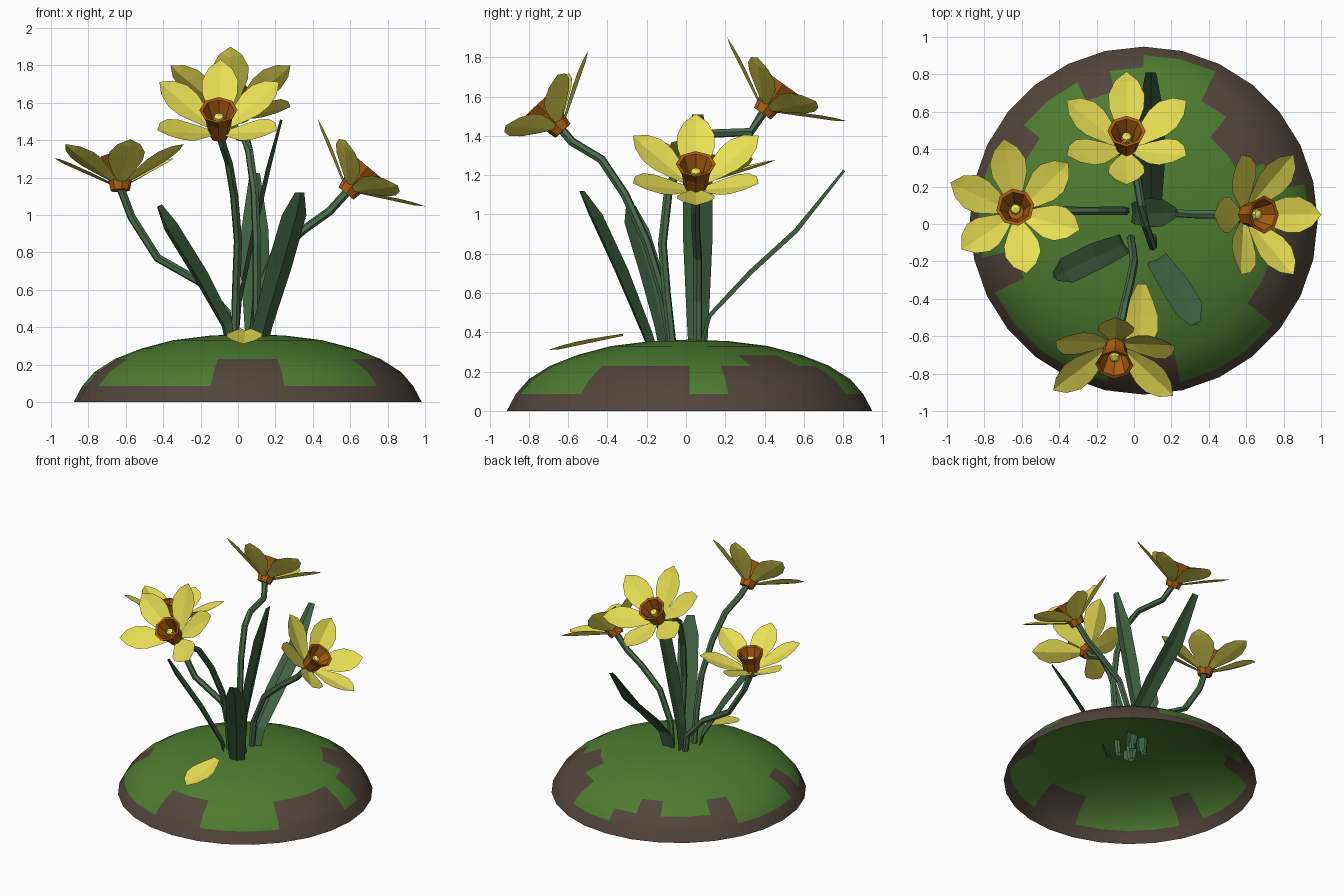
import bpy, bmesh
from math import sin, cos, pi, radians
from mathutils import Vector, Matrix

if "Cube" in bpy.data.objects:
    bpy.data.objects.remove(bpy.data.objects["Cube"])


def material(name, rgb):
    m = bpy.data.materials.new(name)
    m.diffuse_color = (*rgb, 1)
    m.use_nodes = True
    m.node_tree.nodes["Principled BSDF"].inputs["Base Color"].default_value = m.diffuse_color
    return m


SOIL = material("soil", (0.085, 0.06, 0.045))
GRASS = material("grass", (0.075, 0.20, 0.03))
LEAF = material("leaf", (0.05, 0.12, 0.055))
STEM = material("stem", (0.07, 0.15, 0.075))
PETAL = material("petal", (0.82, 0.75, 0.09))
CUP = material("cup", (0.40, 0.11, 0.006))


def finish(bm, name, *mats, matrix=None):
    if matrix:
        bm.transform(matrix)
    me = bpy.data.meshes.new(name)
    bm.to_mesh(me)
    bm.free()
    for m in mats:
        me.materials.append(m)
    ob = bpy.data.objects.new(name, me)
    bpy.context.collection.objects.link(ob)
    return ob


def skin(bm, rows, closed=False):
    """Bridge successive rows of points; a row of one point makes a fan."""
    faces = []
    rows = [[bm.verts.new(p) for p in r] for r in rows]
    for a, b in zip(rows, rows[1:]):
        n = max(len(a), len(b))
        for i in range(n if closed else n - 1):
            j = (i + 1) % n
            quad = [a[i % len(a)], a[j % len(a)], b[j % len(b)], b[i % len(b)]]
            faces.append(bm.faces.new(list(dict.fromkeys(quad))))
    return faces


def lathe(bm, profile, n):
    return skin(bm, [[(0, 0, z)] if r == 0 else
                     [(r * cos(2 * pi * i / n), r * sin(2 * pi * i / n), z) for i in range(n)]
                     for r, z in profile], closed=True)


def tube(bm, path, radius, n=6):
    pts = [Vector(p) for p in path]
    rows = []
    for i, p in enumerate(pts):
        d = (pts[min(i + 1, len(pts) - 1)] - pts[max(i - 1, 0)]).normalized()
        u = d.cross(Vector((0.3, 1, 0.1))).normalized()
        v = d.cross(u)
        rows.append([p + radius * (u * cos(2 * pi * k / n) + v * sin(2 * pi * k / n)) for k in range(n)])
    skin(bm, rows, closed=True)


def petal(bm, turn=0.0, start=0.045, end=0.37, lift=0.17, z0=0.02):
    """One petal running outward along local x, turned about local z."""
    rows = []
    for s, w in ((0, .025), (.22, .062), (.45, .094), (.65, .096), (.85, .062)):
        x, z = start + (end - start) * s, z0 + lift * s
        rows.append([(x, -w, z + .12 * w), (x, 0, z - .008), (x, w, z + .12 * w)])
    rows.append([(end, 0, z0 + lift)])
    rot = Matrix.Rotation(turn, 3, 'Z')
    skin(bm, [[rot @ Vector(p) for p in r] for r in rows])


# Mound: open dome, grass faces inside an uneven outline
bm = bmesh.new()
profile = [(.93, 0), (.885, .085), (.82, .16), (.71, .23), (.57, .285), (.40, .33), (.2, .355), (0, .363)]
edge = [.86, .76, .6, .6, .76, .86, .86, .8, .76, .8, .8, .76, .86, .86,
        .86, .76, .86, .9, .86, .86, .76, .76, .86, .86, .86, .76, .66, .76]
for f in lathe(bm, profile, 28):
    c = f.calc_center_median()
    k = int((Vector((1, 0)).angle_signed(c.xy) * -1 % (2 * pi)) / (2 * pi) * 28) % 28
    f.material_index = 1 if c.xy.length < edge[k] else 0
    f.smooth = True
finish(bm, "mound", SOIL, GRASS, matrix=Matrix.Translation((.052, .018, 0)))

# Flowers: base of bloom, facing direction, stem path, petals present
flowers = {
    "left": ((-.63, .06, 1.15), (-.03, .18, .98),
             [(-.03, .07, .24), (-.06, .07, .48), (-.2, .07, .64), (-.43, .07, .77), (-.57, .07, .99)], 6),
    "back": ((-.04, .40, 1.53), (0, .58, .81),
             [(.1, -.06, .24), (.1, -.1, .6), (.1, -.12, .85), (.09, -.09, 1.12), (.06, 0, 1.34),
              (.04, .1, 1.41), (0, .33, 1.42)], 6),
    "front": ((-.1, -.64, 1.44), (-.03, -.68, .73),
              [(-.02, -.06, .24), (-.01, -.12, .6), (0, -.2, .86), (-.02, -.31, 1.1),
               (-.05, -.43, 1.28), (-.08, -.58, 1.37)], 5),
    "right": ((.59, .05, 1.13), (.64, 0, .77),
              [(.07, .06, .24), (.1, .06, .56), (.19, .06, .78), (.35, .05, .92), (.49, .05, 1.02)], 6),
}
for name, (base, axis, path, count) in flowers.items():
    n = Vector(axis).normalized()
    x = (Vector((0, 0, 1)) - n * n.z).normalized()      # uphill side of the bloom
    frame = Matrix((x, n.cross(x), n)).transposed().to_4x4()
    frame.translation = base

    bm = bmesh.new()
    tube(bm, path + [base], .023)
    finish(bm, name + "_stem", STEM)

    # the front bloom has lost its lowest petal
    bm = bmesh.new()
    for i in range(6):
        if count == 6 or i != 3:
            petal(bm, i * pi / 3, z0=.02 + .008 * (i % 2))
    finish(bm, name + "_petals", PETAL, matrix=frame)

    bm = bmesh.new()
    lathe(bm, [(0, -.02), (.052, -.02), (.06, .02), (.072, .1), (.102, .165),
               (.084, .162), (.057, .09), (.042, .03), (0, .03)], 8)
    finish(bm, name + "_cup", CUP, matrix=frame)

    bm = bmesh.new()
    lathe(bm, [(.012, .03), (.012, .08), (.03, .1), (.025, .12), (0, .13)], 8)
    finish(bm, name + "_pistil", PETAL, matrix=frame)

# Leaves: centre-line points and width direction
leaves = {
    "left_leaf": ([(-.03, -.09, .26), (-.06, -.11, .42), (-.2, -.17, .68), (-.36, -.25, .94), (-.42, -.28, 1.05)],
                  (.45, -.85, .25)),
    "front_leaf": ([(.11, -.15, .26), (.13, -.2, .4), (.22, -.33, .72), (.3, -.46, 1.0), (.33, -.53, 1.12)],
                   (.85, .45, 0)),
    "back_leaf": ([(.09, .06, .26), (.09, .13, .48), (.09, .34, .7), (.09, .57, .91), (.09, .81, 1.22)],
                  (1, 0, 0)),
    "tall_leaf": ([(-.02, .06, .26), (0, .06, .55), (.07, .06, .9), (.15, .06, 1.25), (.225, .06, 1.51)],
                  (0, 1, 0)),
}
for name, (path, side) in leaves.items():
    side = Vector(side).normalized()
    pts = [Vector(p) for p in path]
    lean = side.cross(pts[-1] - pts[0]).normalized()
    rows = []
    for p, w in zip(pts, (.045, .06, .076, .074, .028)):
        t = lean * .006
        m = lean * .25 * w
        rows.append([p - side * w, p + m + t, p + side * w, p + m - t])
    bm = bmesh.new()
    skin(bm, rows, closed=True)
    finish(bm, name, LEAF)

# Fallen petal lying on the grass
bm = bmesh.new()
petal(bm, start=-.19, end=.19, lift=-.08, z0=.04)
finish(bm, "fallen_petal", PETAL,
       matrix=Matrix.Translation((.035, -.51, .35)) @ Matrix.Rotation(radians(-92), 4, 'Z'))
